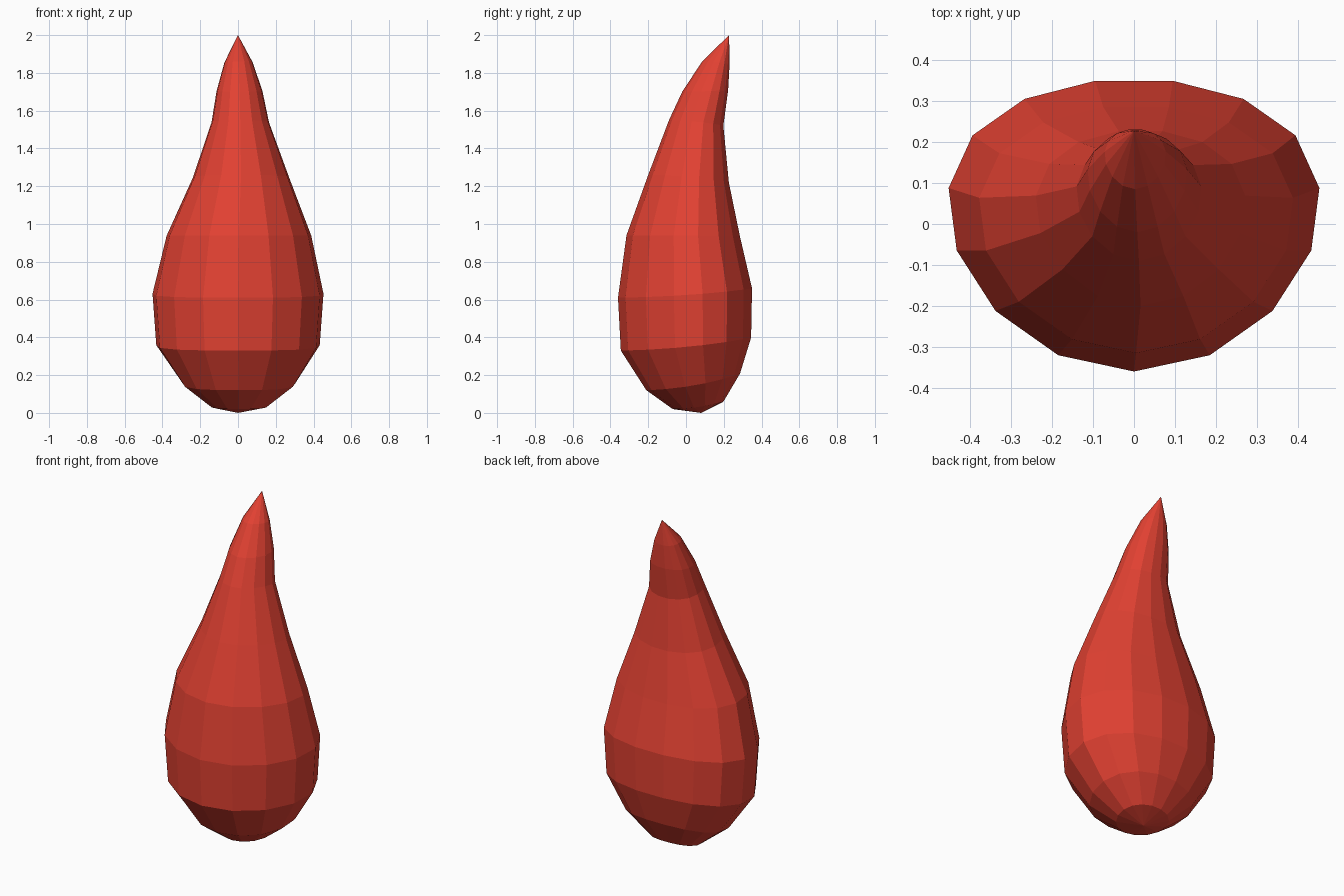
import bpy, bmesh, math

if "Cube" in bpy.data.objects:
    bpy.data.objects.remove(bpy.data.objects["Cube"])

SIDES = 15

# Rings, bottom to top: front y, back y, front z, back z, half width, x shift
RINGS = [
    (-0.07, 0.20, 0.02, 0.06, 0.15, 0.005),
    (-0.21, 0.29, 0.12, 0.21, 0.30, 0.005),
    (-0.345, 0.35, 0.33, 0.40, 0.435, 0.0),
    (-0.36, 0.355, 0.61, 0.66, 0.455, 0.0),
    (-0.315, 0.29, 0.94, 0.935, 0.385, 0.005),
    (-0.20, 0.23, 1.26, 1.22, 0.257, 0.016),
    (-0.09, 0.20, 1.55, 1.52, 0.153, 0.012),
    (-0.02, 0.225, 1.70, 1.71, 0.122, 0.008),
    (0.085, 0.232, 1.86, 1.85, 0.075, 0.003),
]


def add_ring(bm, front_y, back_y, front_z, back_z, half_w, shift):
    mid, depth = (front_y + back_y) / 2, (back_y - front_y) / 2
    verts = []
    for i in range(SIDES):
        a = math.tau * i / SIDES
        t = (1 - math.cos(a)) / 2          # 0 at the front, 1 at the back
        # the sine term flattens the back of each ring
        y = mid - depth * math.cos(a) + 0.15 * depth * math.sin(a) ** 2
        z = front_z + (back_z - front_z) * t ** 1.5
        verts.append(bm.verts.new((shift + half_w * math.sin(a), y, z)))
    return verts


red = bpy.data.materials.new("red")
red.diffuse_color = (0.76, 0.053, 0.032, 1)
red.use_nodes = True
red.node_tree.nodes["Principled BSDF"].inputs["Base Color"].default_value = red.diffuse_color

# Teardrop body with a curled tip
bm = bmesh.new()
rings = [add_ring(bm, *r) for r in RINGS]
bottom = bm.verts.new((0.0, 0.08, 0.0))
tip = bm.verts.new((0.0, 0.228, 2.0))
for i in range(SIDES):
    j = (i + 1) % SIDES
    bm.faces.new((bottom, rings[0][j], rings[0][i]))
    for low, high in zip(rings, rings[1:]):
        bm.faces.new((low[i], low[j], high[j], high[i]))
    bm.faces.new((rings[-1][i], rings[-1][j], tip))
bmesh.ops.recalc_face_normals(bm, faces=bm.faces)

mesh = bpy.data.meshes.new("teardrop_body")
bm.to_mesh(mesh)
bm.free()
mesh.materials.append(red)
body = bpy.data.objects.new("teardrop_body", mesh)
bpy.context.collection.objects.link(body)
